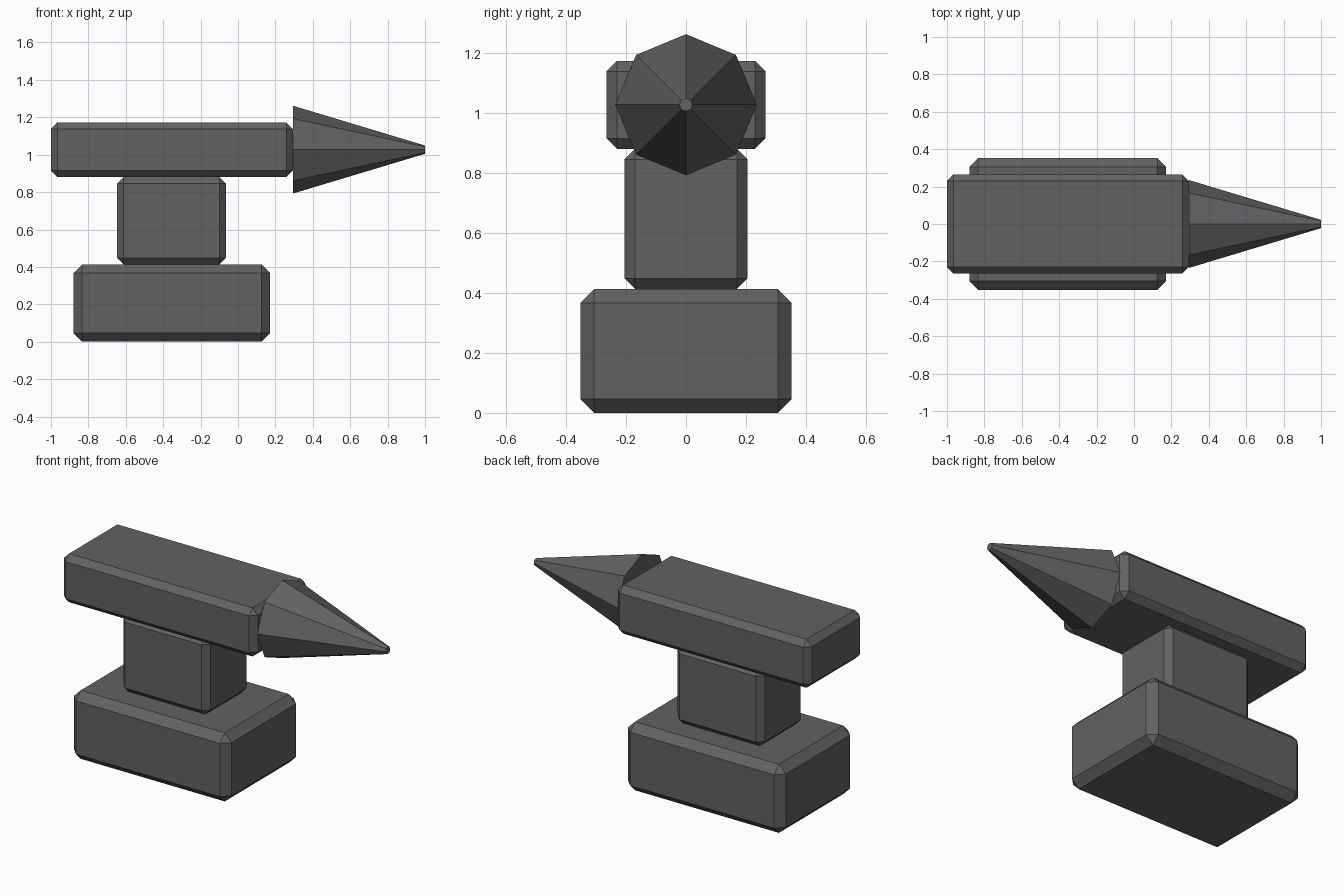
import bpy
import bmesh
from math import pi
from mathutils import Matrix, Vector

cube = bpy.data.objects.get("Cube")
if cube:
    bpy.data.objects.remove(cube, do_unlink=True)

# Dark iron material
iron = bpy.data.materials.new("dark iron grey")
iron.use_nodes = True
colour = (0.122, 0.122, 0.126, 1)
iron.diffuse_color = colour
iron.node_tree.nodes["Principled BSDF"].inputs["Base Color"].default_value = colour


def add_object(name, bm):
    mesh = bpy.data.meshes.new(name)
    bm.to_mesh(mesh)
    bm.free()
    mesh.materials.append(iron)
    obj = bpy.data.objects.new(name, mesh)
    bpy.context.collection.objects.link(obj)
    return obj


def chamfered_block(name, x, half_width, z, chamfer):
    """Box spanning the x and z ranges, with flat chamfered edges."""
    bm = bmesh.new()
    bmesh.ops.create_cube(bm, size=1)
    bmesh.ops.scale(bm, vec=(x[1] - x[0], 2 * half_width, z[1] - z[0]), verts=bm.verts)
    bmesh.ops.translate(bm, vec=(sum(x) / 2, 0, sum(z) / 2), verts=bm.verts)
    obj = add_object(name, bm)
    bevel = obj.modifiers.new("chamfer", "BEVEL")
    bevel.width = chamfer
    bevel.segments = 1
    bevel.limit_method = "NONE"


# Stacked blocks
chamfered_block("base", (-0.88, 0.172), 0.352, (0, 0.413), 0.046)
chamfered_block("waist", (-0.646, -0.064), 0.205, (0.413, 0.88), 0.035)
chamfered_block("body", (-1, 0.293), 0.265, (0.88, 1.173), 0.035)

# Eight-sided horn pointing along +x, with a ridge on top
start, end = 0.293, 1.0
horn = bmesh.new()
bmesh.ops.create_cone(horn, cap_ends=True, segments=8,
                      radius1=0.235, radius2=0.022, depth=end - start)
top = max(horn.verts, key=lambda v: v.co.x)
if abs(top.co.y) > 0.01:
    bmesh.ops.rotate(horn, verts=horn.verts, cent=Vector(),
                     matrix=Matrix.Rotation(pi / 8, 3, "Z"))
bmesh.ops.rotate(horn, verts=horn.verts, cent=Vector(), matrix=Matrix.Rotation(pi / 2, 3, "Y"))
bmesh.ops.translate(horn, verts=horn.verts, vec=((start + end) / 2, 0, 1.027))
add_object("horn", horn)
